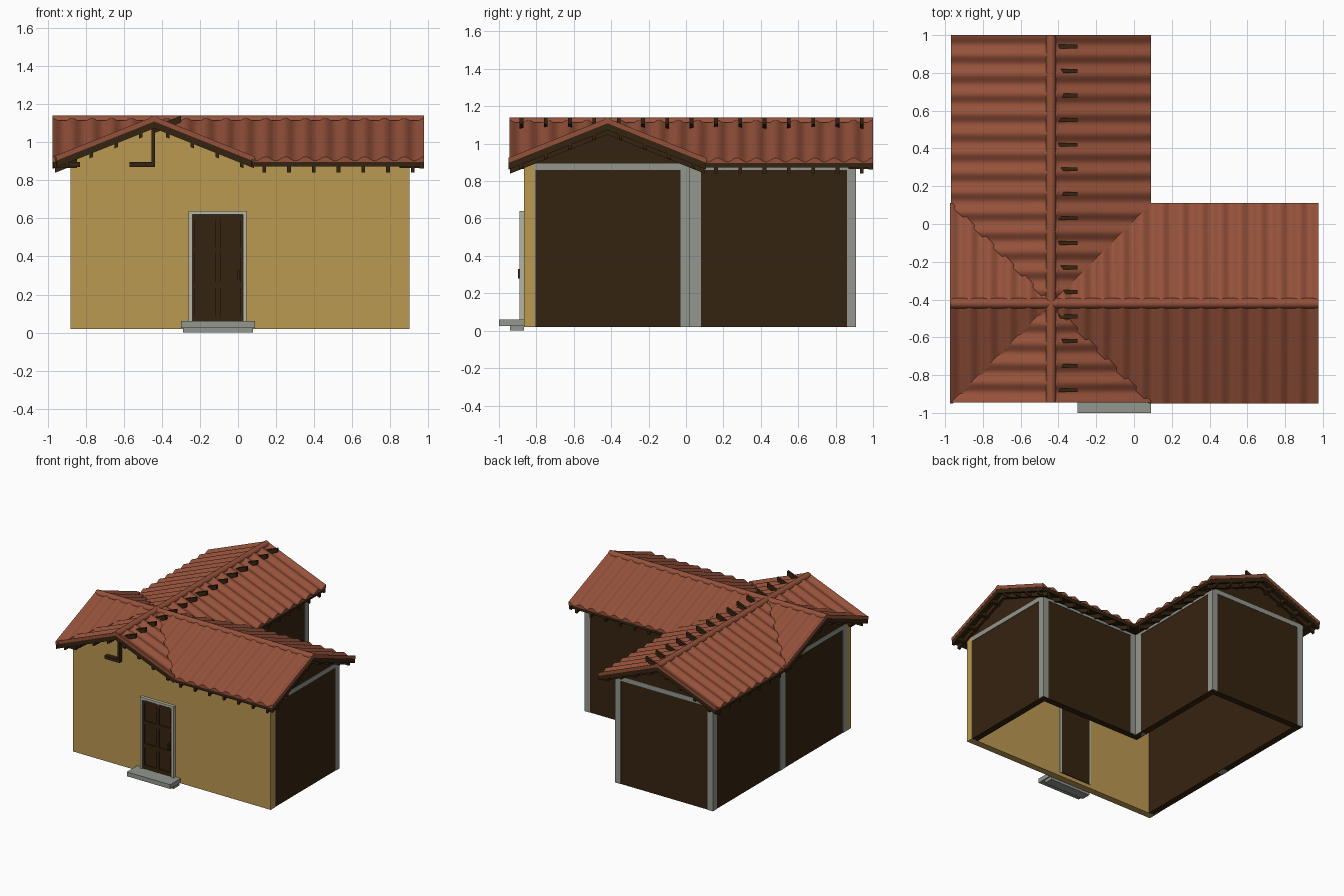
import bpy, bmesh, math
from mathutils import Vector as V

if "Cube" in bpy.data.objects:
    bpy.data.objects.remove(bpy.data.objects["Cube"])

def material(name, rgb):
    m = bpy.data.materials.new(name)
    m.diffuse_color = (*rgb, 1)
    m.use_nodes = True
    m.node_tree.nodes["Principled BSDF"].inputs["Base Color"].default_value = m.diffuse_color
    return m

YELLOW = material("ochre plaster", (0.50, 0.32, 0.085))
RED = material("terracotta", (0.30, 0.083, 0.043))
DARK = material("dark timber", (0.036, 0.017, 0.005))
GREY = material("grey stone", (0.29, 0.31, 0.275))
PALE = material("pale frame", (0.47, 0.47, 0.37))

parts = {}  # part name -> (bmesh, material)

def extrude(name, mat, pts, vec, clip=None):
    """Sweep a polygon along vec; optionally cut away the side clip's normal points to."""
    bm = bmesh.new()
    a = [bm.verts.new(p) for p in pts]
    b = [bm.verts.new(V(p) + V(vec)) for p in pts]
    bm.faces.new(a)
    bm.faces.new(b[::-1])
    n = len(a)
    for i in range(n):
        j = (i + 1) % n
        bm.faces.new((a[i], b[i], b[j], a[j]))
    if clip:
        bmesh.ops.bisect_plane(bm, geom=bm.verts[:] + bm.edges[:] + bm.faces[:],
                               plane_co=clip[0], plane_no=clip[1], clear_outer=True)
        bmesh.ops.holes_fill(bm, edges=[e for e in bm.edges if e.is_boundary], sides=0)
    bmesh.ops.recalc_face_normals(bm, faces=bm.faces[:])
    tmp = bpy.data.meshes.new("tmp")
    bm.to_mesh(tmp)
    bm.free()
    if name not in parts:
        parts[name] = (bmesh.new(), mat)
    parts[name][0].from_mesh(tmp)
    bpy.data.meshes.remove(tmp)

def box(name, mat, x0, x1, y0, y1, z0, z1):
    extrude(name, mat, [(x0, y0, z0), (x1, y0, z0), (x1, y1, z0), (x0, y1, z0)], (0, 0, z1 - z0))

# ---------------- roof: four gabled arms around the ridge crossing ----------------
CX, CY, HW, PITCH, TOP = -0.44, -0.42, 0.53, 0.4, 1.113
PERIOD, STEPS, THICK, GAP = 0.104, 10, 0.03, 0.13
C = V((CX, CY, 0))
UP = V((0, 0, 1))

for d, L in ((V((1, 0, 0)), 1.418), (V((-1, 0, 0)), 0.535),
             (V((0, 1, 0)), 1.42), (V((0, -1, 0)), 0.525)):
    for s in (1, -1):
        p = V((-d.y, d.x, 0)) * s
        def at(u, v, h):
            return C + d * u + p * v + UP * (TOP - PITCH * v + h)
        def sweep(v0, v1):
            return p * (v1 - v0) - UP * PITCH * (v1 - v0)
        clip = (C - d * 0.012, p - d)
        # corrugated tiles
        n = int(L / PERIOD * STEPS)
        wave = [at(L - i * PERIOD / STEPS, 0,
                   0.012 + 0.011 * math.cos(math.tau * i / STEPS)) for i in range(n + 1)]
        wave += [at(0, 0, 0.012), at(0, 0, -0.004), at(L, 0, -0.004)]
        extrude("roof_tiles", RED, wave, sweep(0, HW), clip)
        # timber deck
        def slab(u0, u1, h0, h1):
            return [at(u0, 0, h0), at(u1, 0, h0), at(u1, 0, h1), at(u0, 0, h1)]
        extrude("roof_deck", DARK, slab(0, L - 0.003, -THICK, 0), sweep(0, HW - 0.004), clip)
        # barge board on the gable edge
        extrude("barge_boards", DARK, slab(L - 0.025, L - 0.001, -0.04, 0.006), sweep(0, HW - 0.002),
                (C, p - d))
        # purlin tips below the gable
        for k in range(4):
            v = 0.07 + GAP * k
            tip = [at(L - 0.13, v + w, h) for w, h in
                   ((-0.009, -0.02), (0.009, -0.02), (0.009, -0.062), (-0.009, -0.062))]
            extrude("purlin_tips", DARK, tip, d * 0.125)
        # rafters showing below the eaves
        u = L - 0.06
        while u > HW + 0.02:
            extrude("rafters", DARK, slab(u - 0.01, u + 0.01, -0.065, -0.025), sweep(0, HW - 0.01))
            u -= GAP
    # ridge cap
    cap = [C + V((-d.y, d.x, 0)) * 0.027 * math.cos(a) + UP * (TOP + 0.027 * math.sin(a))
           for a in (math.pi * i / 10 for i in range(11))]
    extrude("ridge_caps", RED, cap, d * L)

# rafters of the left slope that run on past the ridge
for k in range(15):
    y = 0.94 - GAP * k
    zs = lambda x: TOP + PITCH * (x - CX)
    prof = [(x, y - 0.01, zs(x) + h) for x, h in
            ((CX, -0.065), (-0.30, -0.065), (-0.30, -0.03), (CX, -0.03))]
    extrude("overshooting_rafters", DARK, prof, (0, 0.02, 0))

# ---------------- walls ----------------
Z0, ZT = 0.02, 0.895
# front wall with gable
front = [(-0.88, Z0), (0.90, Z0), (0.90, 0.90), (0.01, 0.90), (CX, 1.08), (-0.88, 0.90)]
extrude("front_wall", YELLOW, [(x, -0.865, z) for x, z in front], (0, 0.055, 0))

# timber wall panels
for x0, x1, y0, y1 in ((-0.877, -0.825, -0.81, 0.907),   # left
                       (-0.877, -0.003, 0.855, 0.907),   # back
                       (-0.055, -0.003, -0.03, 0.907),   # inner side wing
                       (-0.055, 0.897, -0.035, 0.017),   # inner back
                       (0.845, 0.897, -0.81, 0.017)):    # right
    box("wall_panels", DARK, x0, x1, y0, y1, Z0, 0.885)

# timber gable triangles: right, left, back
for x in (0.845, -0.877):
    extrude("gable_panels", DARK, [(x, CY - 0.44, 0.88), (x, CY + 0.44, 0.88),
                                   (x, CY + 0.44, 0.90), (x, CY, 1.08), (x, CY - 0.44, 0.90)],
            (0.052, 0, 0))
extrude("gable_panels", DARK, [(CX - 0.435, 0.855, 0.88), (CX + 0.435, 0.855, 0.88),
                               (CX + 0.435, 0.855, 0.90), (CX, 0.855, 1.08),
                               (CX - 0.435, 0.855, 0.90)], (0, 0.052, 0))

# stone corner and middle posts
for x0, x1, y0, y1 in ((0.85, 0.90, -0.03, 0.02), (-0.05, 0.0, -0.03, 0.08),
                       (0.0, 0.05, -0.03, 0.02), (-0.05, 0.0, 0.86, 0.91),
                       (-0.88, -0.83, 0.86, 0.91), (-0.88, -0.83, -0.02, 0.05),
                       (-0.88, -0.83, -0.81, -0.76), (0.87, 0.90, -0.81, -0.805)):
    box("stone_posts", GREY, x0, x1, y0, y1, Z0, 0.88)

# stone beams on the wall tops
for x0, x1, y0, y1, z1 in ((0.85, 0.90, -0.81, 0.02, ZT), (-0.88, -0.83, -0.81, 0.05, ZT),
                           (-0.88, 0.0, 0.86, 0.91, ZT), (-0.88, -0.83, 0.05, 0.91, 0.88),
                           (-0.05, 0.0, 0.02, 0.91, 0.88), (0.0, 0.90, -0.03, 0.02, 0.88)):
    box("wall_beams", GREY, x0, x1, y0, y1, 0.86, z1)

# timber truss pieces on the front gable
box("truss_post", DARK, -0.455, -0.437, -0.90, -0.86, 0.87, 1.09)
box("truss_tie", DARK, -0.57, -0.437, -0.90, -0.86, 0.87, 0.895)
box("truss_tie_end", DARK, -0.90, -0.83, -0.90, -0.86, 0.87, 0.895)

# ---------------- door and steps ----------------
for x0, x1, z0, z1 in ((-0.26, -0.24, 0.05, 0.64), (0.025, 0.045, 0.05, 0.64),
                       (-0.24, 0.025, 0.62, 0.64)):
    box("door_frame", PALE, x0, x1, -0.89, -0.807, z0, z1)
box("door", DARK, -0.24, 0.025, -0.873, -0.803, 0.05, 0.62)
for x0, x1 in ((-0.24, -0.225), (-0.122, -0.093), (0.01, 0.025)):
    box("door_stiles", DARK, x0, x1, -0.882, -0.87, 0.06, 0.62)
for z in (0.06, 0.235, 0.42, 0.59):
    box("door_rails", DARK, -0.24, 0.025, -0.880, -0.87, z, z + 0.03)
box("door_handle", DARK, -0.005, 0.008, -0.898, -0.87, 0.28, 0.33)
box("upper_step", GREY, -0.30, 0.09, -1.0, -0.86, 0.025, 0.06)
box("lower_step", GREY, -0.29, 0.08, -0.94, -0.865, 0.0, 0.026)

# ---------------- turn the collected parts into objects ----------------
for name, (bm, mat) in parts.items():
    me = bpy.data.meshes.new(name)
    bm.to_mesh(me)
    bm.free()
    me.materials.append(mat)
    ob = bpy.data.objects.new(name, me)
    bpy.context.collection.objects.link(ob)
    if name in ("roof_tiles", "ridge_caps"):
        bpy.ops.object.select_all(action='DESELECT')
        ob.select_set(True)
        bpy.context.view_layer.objects.active = ob
        bpy.ops.object.shade_smooth_by_angle(angle=math.radians(40))
